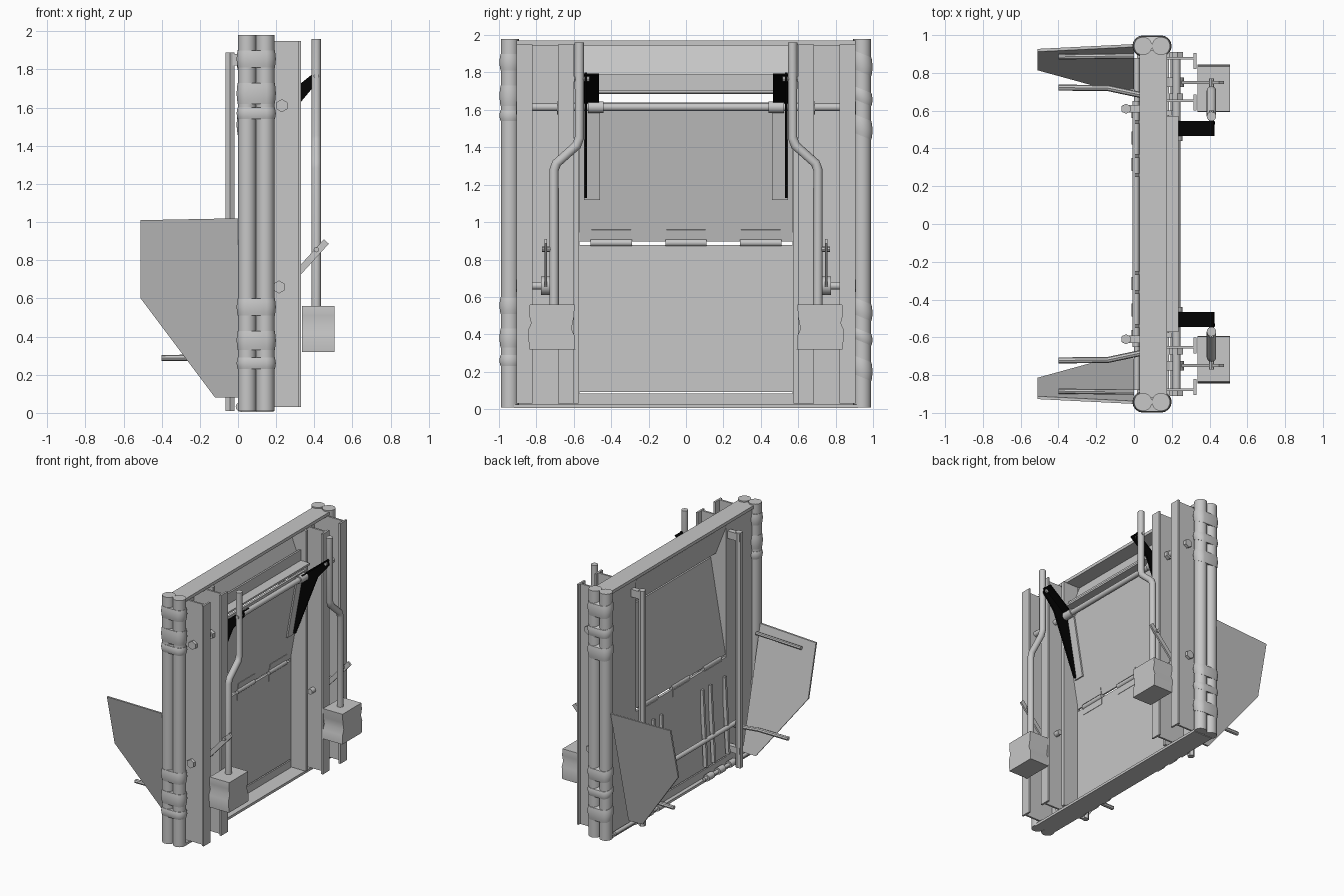
import bpy, bmesh, math
from mathutils import Vector

cube = bpy.data.objects.get("Cube")
if cube:
    bpy.data.objects.remove(cube, do_unlink=True)


def material(name, value):
    m = bpy.data.materials.new(name)
    m.use_nodes = True
    color = (value, value, value, 1)
    m.diffuse_color = color
    m.node_tree.nodes["Principled BSDF"].inputs["Base Color"].default_value = color
    return m


STEEL = material("steel_grey", 0.57)
BLACK = material("black_paint", 0.001)


def finish(name, bm, mat=STEEL, smooth=False):
    bmesh.ops.recalc_face_normals(bm, faces=bm.faces)
    me = bpy.data.meshes.new(name)
    bm.to_mesh(me)
    bm.free()
    me.materials.append(mat)
    ob = bpy.data.objects.new(name, me)
    bpy.context.collection.objects.link(ob)
    if smooth:
        bpy.ops.object.select_all(action='DESELECT')
        ob.select_set(True)
        bpy.context.view_layer.objects.active = ob
        bpy.ops.object.shade_smooth_by_angle(angle=math.radians(40))
    return ob


def prism(name, points, offset, mat=STEEL, smooth=False):
    """Extrude a planar outline along an offset vector."""
    bm = bmesh.new()
    face = bm.faces.new([bm.verts.new(p) for p in points])
    ext = bmesh.ops.extrude_face_region(bm, geom=[face])
    verts = [v for v in ext["geom"] if isinstance(v, bmesh.types.BMVert)]
    bmesh.ops.translate(bm, verts=verts, vec=offset)
    return finish(name, bm, mat, smooth)


def box(name, x, y, z):
    pts = [(x[0], y[0], z[0]), (x[1], y[0], z[0]), (x[1], y[1], z[0]), (x[0], y[1], z[0])]
    return prism(name, pts, (0, 0, z[1] - z[0]))


def tube(name, path, r, sides=16):
    """Round bar through the path, mitred at each bend."""
    path = [Vector(p) for p in path]
    bm = bmesh.new()
    rings = []
    for i, p in enumerate(path):
        before = (p - path[i - 1]).normalized() if i else (path[1] - p).normalized()
        after = (path[i + 1] - p).normalized() if i < len(path) - 1 else before
        t = (before + after).normalized()
        ref = Vector((1, 0, 0)) if abs(t.x) < 0.9 else Vector((0, 0, 1))
        u = t.cross(ref).normalized()
        w = t.cross(u)
        rings.append([bm.verts.new(p + r * (u * math.cos(a) + w * math.sin(a)))
                      for a in (2 * math.pi * k / sides for k in range(sides))])
    for a, b in zip(rings, rings[1:]):
        for k in range(sides):
            n = (k + 1) % sides
            bm.faces.new((a[k], a[n], b[n], b[k]))
    bm.faces.new(rings[0])
    bm.faces.new(rings[-1])
    return finish(name, bm, smooth=sides > 6)


def strap(name, y, z0, z1, skew):
    """Bulging band wrapped round a pair of poles, optionally slanting."""
    bm = bmesh.new()
    rings = []
    for t in (0, 0.2, 0.5, 0.8, 1):
        r = 0.05 + 0.006 * math.sin(math.pi * t)
        ring = []
        for k in range(24):
            a = 2 * math.pi * (k + 0.5) / 24
            cx = 0.143 if math.cos(a) > 0 else 0.048
            z = z0 + (z1 - z0) * t + skew * math.sin(a)
            ring.append(bm.verts.new((cx + r * math.cos(a), y + r * math.sin(a), z)))
        rings.append(ring)
    for a, b in zip(rings, rings[1:]):
        for k in range(24):
            n = (k + 1) % 24
            bm.faces.new((a[k], a[n], b[n], b[k]))
    bm.faces.new(rings[0])
    bm.faces.new(rings[-1])
    return finish(name, bm, smooth=True)


def slab(name, x0, z0, x1, z1, y, t=0.015, mat=STEEL):
    """Sloping plate given by its edge in the xz plane."""
    n = Vector((z1 - z0, 0, x0 - x1)).normalized() * t
    pts = [(x0, y[0], z0), (x1, y[0], z1), (x1, y[1], z1), (x0, y[1], z0)]
    return prism(name, pts, n, mat)


# Main frame and centre panels
box("top_beam", (0.03, 0.175), (-0.92, 0.92), (1.945, 1.97))
box("bottom_beam", (0.015, 0.185), (-0.92, 0.92), (0.005, 0.025))
box("bottom_beam_wall", (0.045, 0.065), (-0.9, 0.9), (0.02, 0.084))
box("lower_panel", (0.045, 0.065), (-0.6, 0.6), (0.093, 0.878))
slab("tilted_flap", 0.05, 0.9, 0.18, 1.64, (-0.57, 0.57))
slab("sloping_header", 0.05, 1.945, 0.15, 1.69, (-0.57, 0.57))
box("header_ledge", (0.14, 0.235), (-0.572, 0.572), (1.69, 1.705))
box("header_ledge_upright", (0.14, 0.155), (-0.572, 0.572), (1.705, 1.79))

# Flap hinges
for y in (-0.4, 0, 0.4):
    tube("flap_hinge_barrel", [(0.06, y - 0.11, 0.89), (0.06, y + 0.11, 0.89)], 0.02, 12)
    box("lower_hinge_leaf", (0.041, 0.068), (y - 0.105, y + 0.105), (0.82, 0.872))
    slab("upper_hinge_leaf", 0.066, 0.91, 0.0755, 0.96, (y - 0.105, y + 0.105), 0.004)

# Long shafts
tube("upper_cross_shaft", [(0.225, -0.89, 1.615), (0.225, 0.89, 1.615)], 0.021)
tube("rear_cross_shaft", [(0.01, -0.65, 0.34), (0.01, 0.65, 0.34)], 0.018, 12)

FRONT_BANDS = ((1.81, 1.9), (1.62, 1.73), (1.54, 1.6), (0.51, 0.6), (0.33, 0.43), (0.23, 0.29))
BACK_BANDS = ((1.8, 1.9), (1.64, 1.71), (1.46, 1.56), (0.49, 0.58), (0.36, 0.42), (0.17, 0.27))

for s, side, bands, skew in ((-1, "front", FRONT_BANDS, 0), (1, "back", BACK_BANDS, -0.02)):
    def span(a, b):
        return tuple(sorted((s * a, s * b)))

    # Twin end poles with straps
    for x in (0.048, 0.143):
        tube(side + "_end_pole", [(x, s * 0.942, 0.01), (x, s * 0.942, 1.98)], 0.048, 20)
    for z0, z1 in bands:
        strap(side + "_pole_strap", s * 0.942, z0, z1, skew)

    # Side wall with chamfered facing, and cheek beside the panels
    box(side + "_side_wall", (0.045, 0.065), span(0.57, 0.9), (0.02, 1.95))
    facing = [(0.58, 0.085), (0.77, 0.085), (0.82, 0.135), (0.82, 1.82), (0.77, 1.87), (0.58, 1.87)]
    prism(side + "_wall_facing", [(0.065, s * y, z) for y, z in facing], (0.008, 0, 0))
    box(side + "_inner_cheek", (0.05, 0.2), span(0.574, 0.6), (0.03, 1.95))

    # Upright T rails: outer and inner
    for y, lo, hi in ((0.87, 0.82, 0.905), (0.645, 0.6, 0.685)):
        box(side + "_rail_web", (0.06, 0.33), span(y, y + 0.015), (0.03, 1.95))
        box(side + "_rail_flange", (0.315, 0.33), span(lo, hi), (0.03, 1.95))

    # Short shaft and hexagonal bolts
    tube(side + "_lower_shaft", [(0.215, s * 0.6, 0.66), (0.215, s * 0.89, 0.66)], 0.021)
    for x, z in ((0.23, 1.61), (0.215, 0.66)):
        tube(side + "_hex_bolt", [(x, s * 0.885, z), (x, s * 0.91, z)], 0.034, 6)
        tube(side + "_inner_hex_bolt", [(x, s * 0.69, z), (x, s * 0.66, z)], 0.034, 6)

    # Bent lever rod, weight and guide link
    tube(side + "_lever_rod", [(0.41, s * y, z) for y, z in
         ((0.705, 0.5), (0.705, 1.28), (0.692, 1.315), (0.585, 1.41), (0.57, 1.45), (0.57, 1.96))], 0.025)
    outline = [(0.595, 0.56), (0.835, 0.56), (0.84, 0.51), (0.828, 0.46), (0.845, 0.42),
               (0.838, 0.32), (0.592, 0.32), (0.595, 0.39), (0.612, 0.43), (0.6, 0.49)]
    prism(side + "_counterweight", [(0.335, s * y, z) for y, z in outline], (0.172, 0, 0), smooth=True)
    slab(side + "_guide_link", 0.2, 0.635, 0.45, 0.91, span(0.742, 0.757), 0.035)
    tube(side + "_guide_pin", [(0.41, s * 0.7, 0.855), (0.41, s * 0.77, 0.855)], 0.014, 8)
    tube(side + "_link_collar", [(0.215, s * 0.725, 0.66), (0.215, s * 0.775, 0.66)], 0.05)

    # Black lifting arm with folded flange
    arm = [(0.1, 1.13), (0.135, 1.13), (0.33, 1.63), (0.43, 1.75), (0.42, 1.8), (0.22, 1.64), (0.18, 1.6)]
    prism(side + "_lifting_arm", [(x, s * 0.528, z) for x, z in arm], (0, s * 0.014, 0), BLACK)
    slab(side + "_arm_flange", 0.22, 1.635, 0.42, 1.795, span(0.465, 0.545), 0.01, BLACK)
    tube(side + "_arm_pin", [(0.41, s * 0.515, 1.765), (0.41, s * 0.6, 1.765)], 0.014, 8)
    tube(side + "_shaft_collar", [(0.225, s * 0.44, 1.615), (0.225, s * 0.525, 1.615)], 0.031)
    slab(side + "_flap_stiffener", 0.102, 1.12, 0.186, 1.6, span(0.46, 0.545), 0.014)

    # Swinging wing, leaning inward toward the ground
    wing = [(-0.51, 1.01), (-0.51, 0.6), (-0.12, 0.08), (0.0, 0.08), (0.0, 1.02)]
    prism(side + "_wing", [(x, s * (0.95 + 0.045 * x + 0.24 * (z - 1.01)), z) for x, z in wing],
          (0, -s * 0.015, 0))
    tube(side + "_wing_upper_bar", [(0.0, s * 0.89, 0.96), (-0.4, s * 0.885, 0.95)], 0.014, 8)
    tube(side + "_wing_lower_bar", [(0.05, s * 0.68, 0.29), (-0.14, s * 0.72, 0.29),
                                    (-0.4, s * 0.722, 0.288)], 0.016, 8)

    # Rear guide post with clips
    tube(side + "_rear_post", [(-0.042, s * 0.61, 0.01), (-0.042, s * 0.61, 1.89)], 0.027, 6)
    for z0, z1 in ((0.12, 0.17), (1.82, 1.88)):
        box(side + "_post_clip", (-0.06, 0.05), span(0.59, 0.63), (z0, z1))

    # Rear ribs leaning outward at the foot, and bottom hinge knuckles
    for y in (0.25, 0.35, 0.53):
        slab(side + "_rear_rib", -0.008, 0.13, 0.025, 0.74, span(y, y + 0.02), 0.03)
    for y in (0.28, 0.42, 0.56):
        tube(side + "_bottom_knuckle", [(0.015, s * y, 0.032), (0.015, s * (y + 0.07), 0.032)], 0.027, 12)
    tube(side + "_bottom_pin", [(0.015, s * 0.25, 0.032), (0.015, s * 0.88, 0.032)], 0.015, 10)
